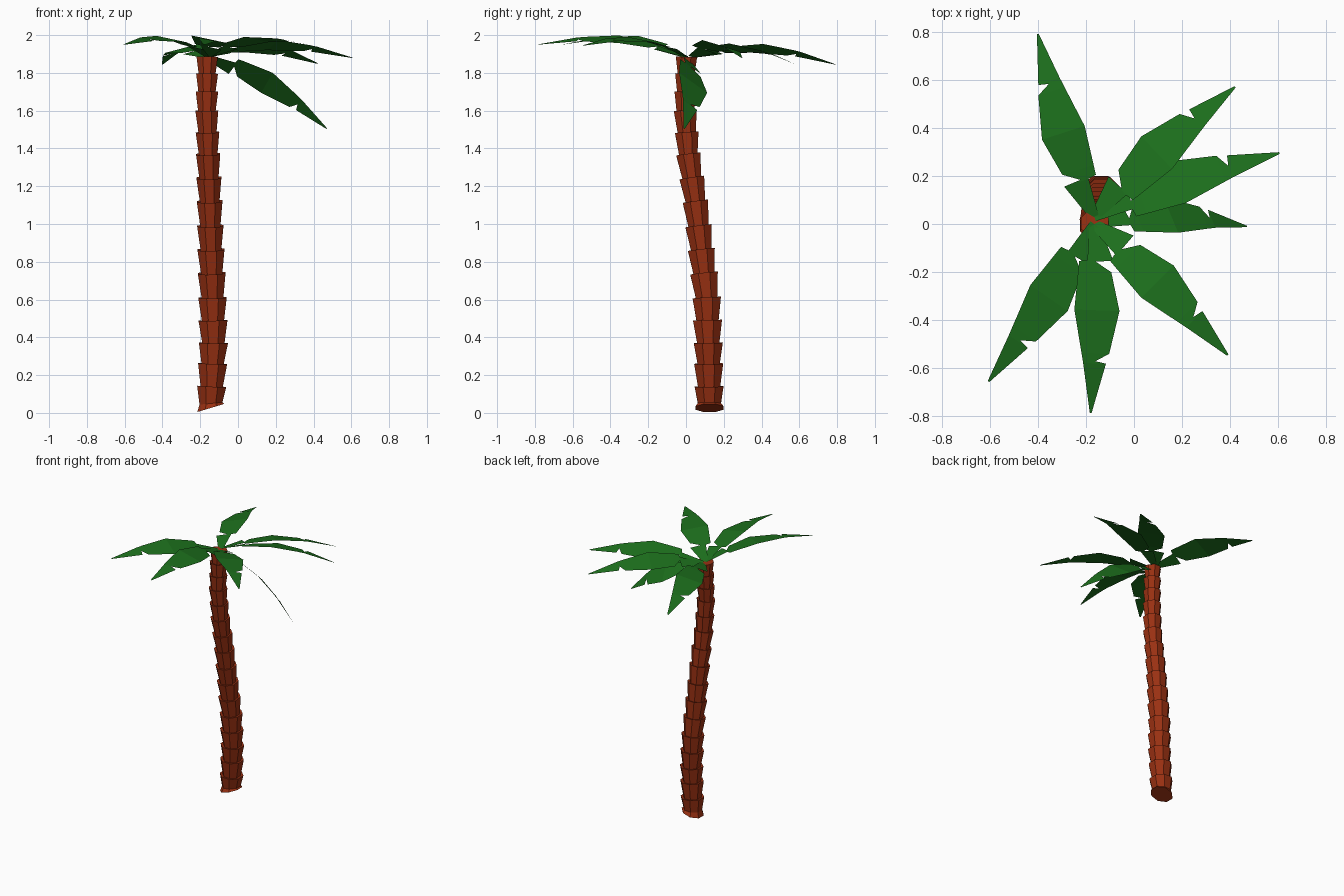
import bpy, math
from mathutils import Vector

if "Cube" in bpy.data.objects:
    bpy.data.objects.remove(bpy.data.objects["Cube"])


def material(name, rgb):
    m = bpy.data.materials.new(name)
    m.diffuse_color = (*rgb, 1)
    m.use_nodes = True
    m.node_tree.nodes["Principled BSDF"].inputs["Base Color"].default_value = m.diffuse_color
    return m


def add_mesh(name, verts, faces, mat):
    me = bpy.data.meshes.new(name)
    me.from_pydata(verts, [], faces)
    me.materials.append(mat)
    ob = bpy.data.objects.new(name, me)
    bpy.context.collection.objects.link(ob)
    return ob


BARK = material("bark", (0.32, 0.03, 0.006))
LEAF = material("leaf", (0.012, 0.16, 0.012))
UP = Vector((0, 0, 1))

# Trunk centre line
PATH = [Vector(p) for p in (
    (-0.145, 0.125, 0.0), (-0.13, 0.118, 0.37), (-0.135, 0.11, 0.61),
    (-0.143, 0.082, 0.86), (-0.15, 0.05, 1.12), (-0.158, 0.012, 1.37),
    (-0.165, -0.004, 1.6), (-0.163, 0.003, 1.9))]


def centre(z):
    for a, b in zip(PATH, PATH[1:]):
        if z <= b.z:
            break
    return a.lerp(b, (z - a.z) / (b.z - a.z))


# Trunk: stacked eight-sided cups, each flaring upward to a ledge
N = 8
rings = []


def ring(c, r, axis):
    a = axis.normalized()
    x = Vector((0, 1, 0)).cross(a).normalized()
    y = a.cross(x)
    rings.append([c + r * (math.cos(t) * x + math.sin(t) * y)
                  for t in (math.tau * (i + 0.5) / N for i in range(N))])


ring(centre(0.026), 0.081, Vector((-0.3, 0, 1)))
ring(centre(0.05), 0.066, Vector((-0.1, 0, 1)))
ledges = (0.14, 0.26, 0.37, 0.49, 0.61, 0.74, 0.865, 0.99, 1.12, 1.245,
          1.37, 1.485, 1.6, 1.7, 1.795, 1.885)
for z in ledges:
    axis = centre(min(z + 0.06, 1.9)) - centre(z - 0.1)
    r = 0.083 - 0.022 * max(0, (z - 0.5) / 1.39)
    ring(centre(z), r, axis)
    if z != ledges[-1]:
        ring(centre(z - 0.004), r * 0.76, axis)

verts = [v for rg in rings for v in rg]
faces = [(k * N + i, k * N + (i + 1) % N, (k + 1) * N + (i + 1) % N, (k + 1) * N + i)
         for k in range(len(rings) - 1) for i in range(N)]
faces += [tuple(reversed(range(N))), tuple(range(len(verts) - N, len(verts)))]
add_mesh("trunk", verts, faces, BARK)

# Frond outline rows: distance out, right edge, left edge, arch height
ROWS = ((0, -0.02, 0.02, 0), (0.152, -0.035, 0.075, 0.04),
        (0.158, -0.07, 0.0, 0.041), (0.2, -0.075, 0.066, 0.047),
        (0.36, -0.092, 0.10, 0.065), (0.536, -0.055, 0.063, 0.05),
        (0.568, -0.048, 0.006, 0.046), (0.577, -0.046, 0.051, 0.045),
        (0.777, -0.004, 0.004, 0))


def frond(name, start, tip, roll):
    d = Vector(tip) - start
    s = d.length / ROWS[-1][0]
    f = d.normalized()
    left = UP.cross(f).normalized()
    up = f.cross(left)
    c, sn = math.cos(math.radians(roll)), math.sin(math.radians(roll))
    left, up = c * left - sn * up, c * up + sn * left
    vs = [start + s * (u * f + h * up) + v * left
          for u, r, l, h in ROWS for v in (r, l)]
    fs = [(2 * k, 2 * k + 2, 2 * k + 3, 2 * k + 1) for k in range(len(ROWS) - 1)]
    add_mesh(name, vs, fs, LEAF)


# Crown of seven fronds: tip position and roll
CROWN = Vector((-0.165, 0.0, 1.885))
TIPS = (((-0.18, -0.785, 1.95), 12), ((-0.605, -0.655, 1.95), 10),
        ((0.39, -0.545, 1.945), 8), ((0.605, 0.295, 1.88), 16),
        ((0.42, 0.57, 1.85), 14), ((-0.40, 0.79, 1.845), 14),
        ((0.47, -0.01, 1.505), 40))
for i, (tip, roll) in enumerate(TIPS):
    lift = Vector((0, 0.03 if tip[1] > 0.2 else 0, 0))
    frond(f"frond_{i + 1}", CROWN + lift, tip, roll)
